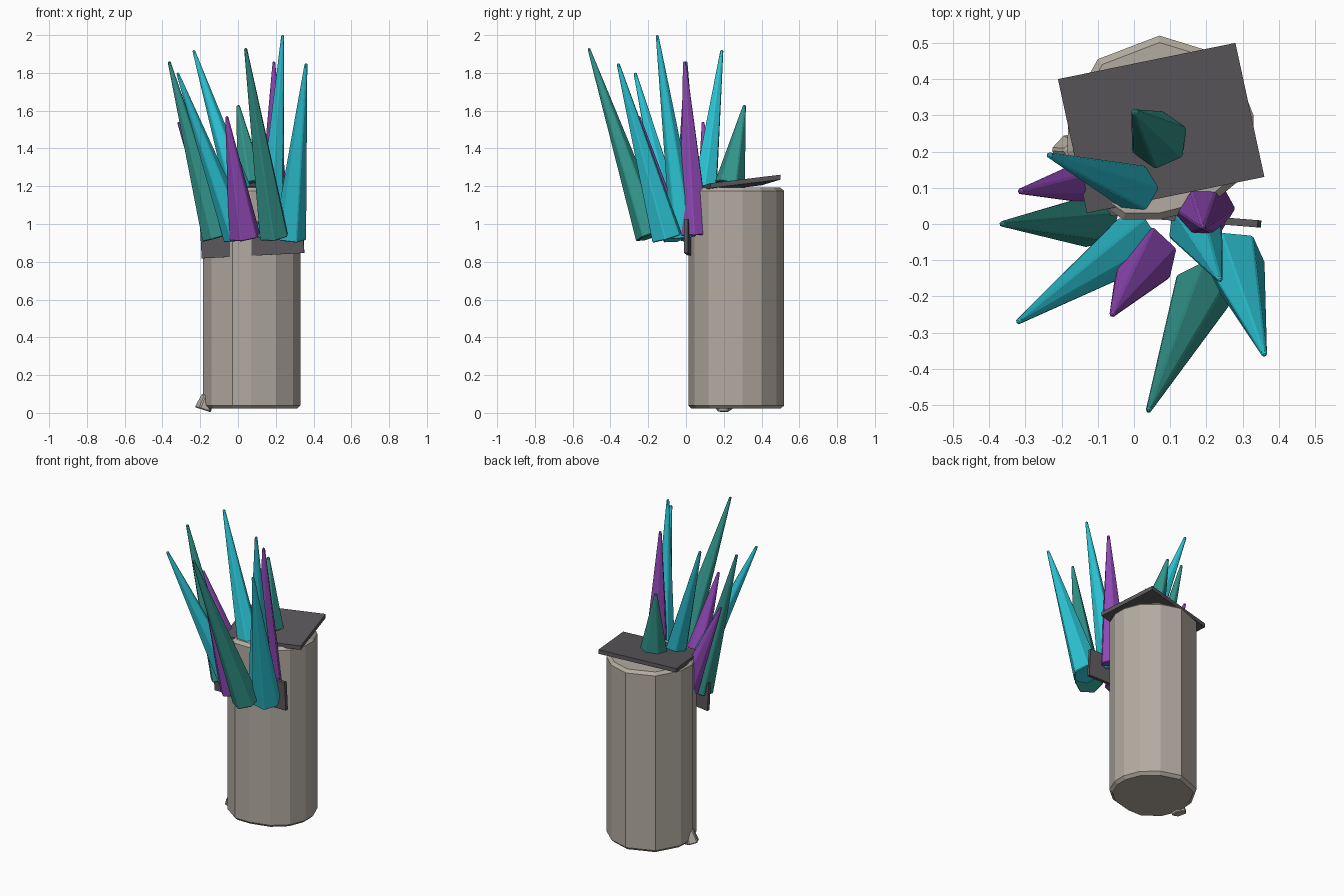
import bpy, bmesh, math
from mathutils import Vector, Matrix

if "Cube" in bpy.data.objects:
    bpy.data.objects.remove(bpy.data.objects["Cube"])


def material(name, rgb):
    m = bpy.data.materials.new(name)
    m.diffuse_color = (*rgb, 1)
    m.use_nodes = True
    m.node_tree.nodes["Principled BSDF"].inputs["Base Color"].default_value = m.diffuse_color
    return m


STONE = material("warm_grey_stone", (0.45, 0.41, 0.355))
SLATE = material("dark_slate", (0.105, 0.098, 0.105))
CYAN = material("cyan_crystal", (0.025, 0.55, 0.66))
TEAL = material("teal_crystal", (0.032, 0.30, 0.255))
PURPLE = material("purple_crystal", (0.28, 0.065, 0.47))


def finish(bm, name, mat, bevel=0.0):
    bmesh.ops.recalc_face_normals(bm, faces=bm.faces[:])
    me = bpy.data.meshes.new(name)
    bm.to_mesh(me)
    bm.free()
    ob = bpy.data.objects.new(name, me)
    bpy.context.collection.objects.link(ob)
    me.materials.append(mat)
    if bevel:
        mod = ob.modifiers.new("edge_bevel", 'BEVEL')
        mod.width = bevel
        mod.segments = 1
        mod.limit_method = 'ANGLE'
        mod.angle_limit = math.radians(50)
    return ob


def prism(name, bottom, offset, mat, bevel=0.0):
    """Closed prism from a base outline swept along an offset."""
    bm = bmesh.new()
    face = bm.faces.new([bm.verts.new(p) for p in bottom])
    out = bmesh.ops.extrude_face_region(bm, geom=[face], use_keep_orig=True)
    top = [v for v in out["geom"] if isinstance(v, bmesh.types.BMVert)]
    bmesh.ops.translate(bm, verts=top, vec=offset)
    return finish(bm, name, mat, bevel)


def crystal(name, base, tip, radius, mat, spin=0.0):
    """Six-sided spike with a blunt tip, squared to its own axis."""
    base, tip = Vector(base), Vector(tip)
    axis = tip - base
    rot = axis.to_track_quat('Z', 'Y').to_matrix().to_4x4()
    mtx = Matrix.Translation((base + tip) / 2) @ rot @ Matrix.Rotation(spin, 4, 'Z')
    bm = bmesh.new()
    bmesh.ops.create_cone(bm, cap_ends=True, segments=6, radius1=radius,
                          radius2=0.009, depth=axis.length, matrix=mtx)
    return finish(bm, name, mat, 0.005)


# Stone pillar with irregular faceted outline
outline = [(-0.03, 0.012), (0.07, 0.012), (0.20, 0.045), (0.29, 0.12),
           (0.33, 0.22), (0.33, 0.30), (0.29, 0.40), (0.20, 0.48), (0.07, 0.52),
           (-0.10, 0.455), (-0.18, 0.31), (-0.185, 0.20), (-0.14, 0.09)]
prism("pillar", [(x, y, 0.022) for x, y in outline], (0, 0, 1.17), STONE, 0.018)

# Small stone chip at the foot
bm = bmesh.new()
bmesh.ops.create_cone(bm, cap_ends=True, segments=5, radius1=0.05, radius2=0.035,
                      depth=0.08,
                      matrix=Matrix.Translation((-0.172, 0.20, 0.054))
                      @ Matrix.Rotation(math.radians(18), 4, 'Y')
                      @ Matrix.Rotation(math.radians(10), 4, 'Z'))
finish(bm, "foot_chip", STONE, 0.006)

# Tilted slab on top of the pillar
slab = [(0.36, 0.13, 1.19), (0.28, 0.50, 1.235), (-0.21, 0.40, 1.205), (-0.13, 0.03, 1.16)]
prism("top_slab", slab, (0, 0, 0.026), SLATE)

# Upright slab set into the pillar's front
bm = bmesh.new()
bmesh.ops.create_cube(bm, size=1.0, matrix=Matrix.Translation((0.075, 0.022, 0.922))
                      @ Matrix.Rotation(math.radians(-4.6), 4, 'Z')
                      @ Matrix.Rotation(math.radians(-3), 4, 'Y')
                      @ Matrix.Diagonal((0.545, 0.02, 0.18, 1)))
finish(bm, "front_slab", SLATE)

# Crystal cluster: base, tip, radius, colour, spin
crystals = [
    ("left_teal_crystal", (-0.115, 0.01, 0.925), (-0.365, 0.0, 1.86), 0.078, TEAL, 0.2),
    ("left_cyan_crystal", (0.0, -0.05, 0.93), (-0.32, -0.27, 1.80), 0.08, CYAN, 0.5),
    ("front_purple_crystal", (0.035, -0.09, 0.93), (-0.06, -0.25, 1.57), 0.088, PURPLE, 0.3),
    ("front_teal_crystal", (0.19, -0.185, 0.935), (0.04, -0.515, 1.93), 0.085, TEAL, 0.4),
    ("right_cyan_crystal", (0.275, -0.10, 0.925), (0.36, -0.36, 1.85), 0.088, CYAN, 0.1),
    ("tall_cyan_crystal", (0.17, -0.005, 0.93), (0.237, -0.153, 2.0), 0.08, CYAN, 0.5),
    ("back_cyan_crystal", (0.005, 0.10, 1.17), (-0.235, 0.19, 1.92), 0.07, CYAN, 0.3),
    ("back_teal_crystal", (0.07, 0.232, 1.21), (0.0, 0.31, 1.63), 0.083, TEAL, 0.2),
    ("right_purple_crystal", (0.19, 0.045, 0.94), (0.19, -0.008, 1.86), 0.09, PURPLE, 0.5),
    ("left_purple_crystal", (-0.09, 0.125, 0.96), (-0.315, 0.09, 1.54), 0.075, PURPLE, 0.4),
]
for c in crystals:
    crystal(*c)
